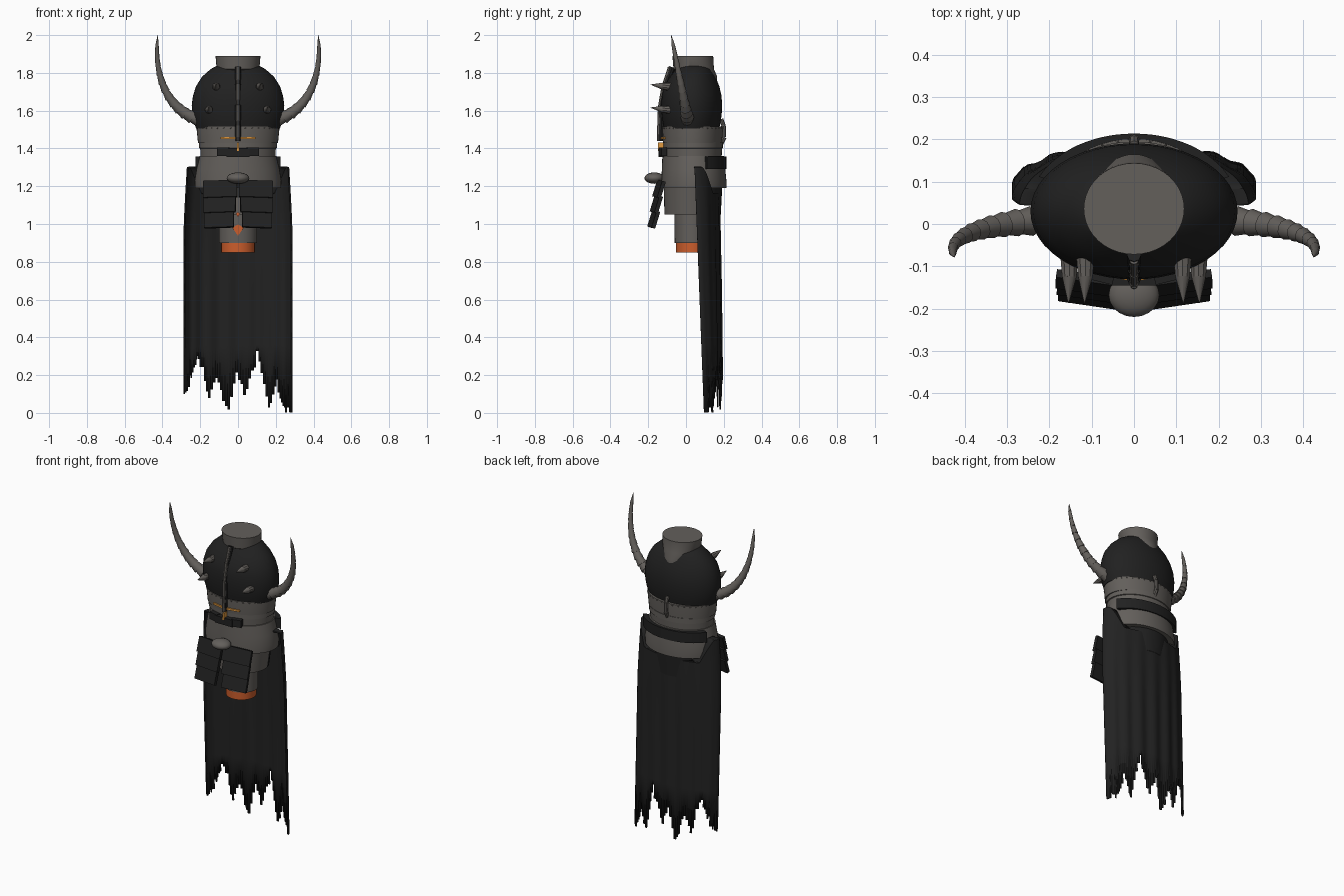
import bpy, bmesh, math, random
from mathutils import Vector, Matrix

random.seed(4)
if "Cube" in bpy.data.objects:
    bpy.data.objects.remove(bpy.data.objects["Cube"])


def material(name, color):
    m = bpy.data.materials.new(name)
    m.use_nodes = True
    m.diffuse_color = (*color, 1)
    bsdf = next(n for n in m.node_tree.nodes if n.type == "BSDF_PRINCIPLED")
    bsdf.inputs["Base Color"].default_value = (*color, 1)
    return m


STEEL = material("worn steel", (0.125, 0.115, 0.105))
BLACK = material("black plate", (0.015, 0.015, 0.015))
CLOTH = material("dark cloth", (0.016, 0.016, 0.016))
ORANGE = material("burnt orange", (0.6, 0.11, 0.025))
GLOW = material("amber", (0.75, 0.32, 0.05))


def finish(name, bm, *mats, smooth=True):
    bmesh.ops.recalc_face_normals(bm, faces=bm.faces)
    me = bpy.data.meshes.new(name)
    bm.to_mesh(me)
    bm.free()
    for m in mats:
        me.materials.append(m)
    for p in me.polygons:
        p.use_smooth = smooth
    if smooth:
        me.set_sharp_from_angle(angle=math.radians(35))
    ob = bpy.data.objects.new(name, me)
    bpy.context.collection.objects.link(ob)
    return ob


def lathe(name, rings, *mats, segs=40, rule=None):
    """Stack of ellipses, each (z, radius x, radius y, centre y)."""
    bm = bmesh.new()
    loops = []
    for z, rx, ry, cy in rings:
        angles = [math.tau * i / segs for i in range(segs)]
        loops.append([bm.verts.new((rx * math.cos(a), cy + ry * math.sin(a), z)) for a in angles])
    for lo, hi in zip(loops, loops[1:]):
        for i in range(segs):
            j = (i + 1) % segs
            bm.faces.new((lo[i], lo[j], hi[j], hi[i]))
    bm.faces.new(loops[0])
    bm.faces.new(loops[-1])
    if rule:
        for f in bm.faces:
            f.material_index = int(rule(f.calc_center_median()))
    return finish(name, bm, *mats)


def add_cone(bm, a, b, r1, r2, segs=10):
    a, b = Vector(a), Vector(b)
    turn = (b - a).to_track_quat("Z", "Y").to_matrix().to_4x4()
    bmesh.ops.create_cone(bm, cap_ends=True, segments=segs, radius1=r1, radius2=r2,
                          depth=(b - a).length, matrix=Matrix.Translation((a + b) / 2) @ turn)


def add_box(bm, centre, size, yaw=0, pitch=0, roll=0):
    turn = (Matrix.Rotation(math.radians(yaw), 4, "Z") @ Matrix.Rotation(math.radians(pitch), 4, "X")
            @ Matrix.Rotation(math.radians(roll), 4, "Y"))
    bmesh.ops.create_cube(bm, size=1, matrix=Matrix.Translation(centre) @ turn @ Matrix.Diagonal((*size, 1)))


# Helmet dome and the neck post on top
lathe("helmet_dome", [(1.505, .222, .146, .03), (1.54, .234, .153, .03), (1.58, .242, .159, .03),
                      (1.63, .245, .161, .03), (1.68, .238, .158, .03), (1.73, .222, .146, .03),
                      (1.78, .19, .12, .036), (1.82, .145, .096, .04), (1.85, .09, .07, .04)], BLACK, segs=48)
lathe("neck_post", [(1.74, .05, .05, .115), (1.78, .085, .085, .08), (1.82, .113, .107, .041),
                    (1.89, .119, .108, .036)], STEEL)

# Face bands below the dome
lathe("brow_band", [(1.43, .212, .156, .035), (1.5, .219, .16, .035), (1.515, .219, .16, .035)], STEEL, segs=48)
lathe("cheek_band", [(1.34, .198, .15, .038), (1.4, .2, .153, .038), (1.402, .206, .157, .038),
                     (1.435, .206, .157, .038)], STEEL, segs=48)

# Rivets around the brow
bm = bmesh.new()
for i in range(36):
    a = math.tau * i / 36
    bmesh.ops.create_icosphere(bm, subdivisions=1, radius=.004, matrix=Matrix.Translation(
        (.219 * math.cos(a), .035 + .16 * math.sin(a), 1.508)))
finish("brow_rivets", bm, STEEL)

# Collar, its dark back rim, and the lower body
lathe("flared_collar", [(1.19, .228, .172, .042), (1.23, .23, .172, .042), (1.29, .22, .168, .04),
                        (1.36, .203, .163, .038)], STEEL, segs=48)
bm = bmesh.new()
rows = []
for i in range(25):
    a = math.radians(25 + 130 * i / 24)
    rows.append([bm.verts.new((s * .248 * math.cos(a), .037 + s * .177 * math.sin(a), z))
                 for s, z in ((1, 1.292), (1, 1.357), (.85, 1.357), (.85, 1.292))])
for p, q in zip(rows, rows[1:]):
    for k in range(4):
        bm.faces.new((p[k], p[(k + 1) % 4], q[(k + 1) % 4], q[k]))
bm.faces.new(rows[0])
bm.faces.new(rows[-1])
finish("collar_back_rim", bm, BLACK)
lathe("lower_body", [(1.05, .165, .149, .035), (1.2, .185, .155, .037)], STEEL, BLACK,
      rule=lambda c: c.y > .07)
lathe("lower_post", [(.9, .1, .092, .032), (1.1, .102, .094, .032)], STEEL, segs=32)
lathe("post_tip", [(.85, .089, .086, .032), (.91, .089, .086, .032)], ORANGE, segs=32)

# Segmented horns
path = [Vector(p) for p in ((.205, .01, 1.552), (.36, .0, 1.595), (.45, -.03, 1.76), (.425, -.078, 2.0))]


def horn_point(t):
    u = 1 - t
    return path[0] * u**3 + path[1] * 3 * t * u * u + path[2] * 3 * t * t * u + path[3] * t**3


for side, label in ((1, "left"), (-1, "right")):
    flip = Vector((side, 1, 1))
    bm = bmesh.new()
    n = 12
    for i in range(n):
        r = .031 * (1 - i / n) + .007
        end = .001 if i == n - 1 else r * .72
        add_cone(bm, horn_point(i / n) * flip, horn_point(min(1, (i + 1.1) / n)) * flip, r, end, 12)
    finish(label + "_horn", bm, STEEL)

    # Helmet spikes: thick root and long point
    bm = bmesh.new()
    for x, z, y in ((.115, 1.73, -.082), (.153, 1.608, -.078)):
        knee = (side * x, -.125, z)
        add_cone(bm, (side * x, y, z - .004), knee, .022, .018)
        add_cone(bm, knee, (side * (x + .002), -.187, z + .008), .018, .001)
    finish(label + "_spikes", bm, STEEL)

    # Eye slit
    bm = bmesh.new()
    add_box(bm, (side * .052, -.121, 1.456), (.082, .009, .011), yaw=side * 12)
    finish(label + "_eye", bm, GLOW, smooth=False)

    # Overlapping hip plates, narrowing downwards
    bm = bmesh.new()
    for k in range(3):
        add_box(bm, (side * (.094 + .003 * k), -.143 - .014 * k, 1.185 - .08 * k), (.182 - .012 * k, .02, .092),
                yaw=side * 9, pitch=-17, roll=side * 2)
    finish(label + "_hip_plates", bm, BLACK, smooth=False)

# Nose ridge: dark backing with a steel rod
ridge = [(0, -.085, 1.83), (0, -.117, 1.74), (0, -.138, 1.63), (0, -.142, 1.52), (0, -.146, 1.44)]
for name, r, shift, mat in (("ridge_backing", .017, .012, BLACK), ("ridge_rod", .011, 0, STEEL)):
    bm = bmesh.new()
    for a, b in zip(ridge, ridge[1:]):
        s = Vector((0, shift, 0))
        add_cone(bm, Vector(a) + s, Vector(b) + s, r, r * .8, 8)
    finish(name, bm, mat)

# Chin guard and its amber mark
bm = bmesh.new()
add_box(bm, (0, -.13, 1.378), (.12, .03, .045))
for s in (1, -1):
    add_box(bm, (s * .078, -.122, 1.382), (.062, .03, .045), yaw=s * 14)
finish("chin_guard", bm, BLACK, smooth=False)
bm = bmesh.new()
add_box(bm, (0, -.132, 1.41), (.011, .03, .045))
finish("chin_mark", bm, GLOW, smooth=False)

# Belt boss
bm = bmesh.new()
bmesh.ops.create_uvsphere(bm, u_segments=20, v_segments=12, radius=1,
                          matrix=Matrix.Translation((0, -.168, 1.243)) @ Matrix.Diagonal((.06, .052, .03, 1)))
finish("belt_boss", bm, STEEL)

# Orange marks on the lower post
bm = bmesh.new()
for z, w, y in ((.968, .03, -.066), (1.05, .012, -.122)):
    pts = [(-w, z + w * .4), (0, z - w), (w, z + w * .4), (0, z + w)]
    bm.faces.new([bm.verts.new((x, y, h)) for x, h in pts])
finish("post_marks", bm, ORANGE, smooth=False)

# Hook at the back of the helmet
bm = bmesh.new()
hook = [(0, .185, 1.555), (0, .199, 1.52), (0, .202, 1.46), (0, .185, 1.42)]
for a, b in zip(hook, hook[1:]):
    add_cone(bm, a, b, .013, .011, 8)
finish("back_hook", bm, STEEL)

# Ragged cape: columns around the back, each cut at its own height
hem = [(-1, .11), (-.92, .15), (-.73, .32), (-.53, .08), (-.42, .2), (-.2, 0), (0, .22), (.14, .1),
       (.36, .31), (.6, .02), (.72, .16), (.88, .02), (1, .01)]


def hem_height(x):
    for (x0, z0), (x1, z1) in zip(hem, hem[1:]):
        if x <= x1:
            return z0 + (z1 - z0) * (x - x0) / (x1 - x0)
    return hem[-1][1]


def cape_point(a, z):
    drop = (1.3 - z) / 1.3
    fold = .006 * math.sin(a * 17) * min(1, drop * 2)
    rx = .268 + .017 * min(1, drop * 4)
    return rx * math.cos(a), .045 + .05 * drop + (.128 - .035 * drop + fold) * math.sin(a), z


def cape_top(a):
    """High on the shoulders, dipping below the collar at the back."""
    return 1.3 - .14 * max(0, min(1, (.95 - abs(math.cos(a))) * 4))


bm = bmesh.new()
cols, steps = 64, 9
for c in range(cols):
    edges = [math.pi * c / cols, math.pi * (c + 1) / cols]
    low = max(.003, hem_height(math.cos(sum(edges) / 2)) + random.uniform(-.03, .025))
    # First row tucks in under the collar, the rest hangs down
    prev = [bm.verts.new((.2 * math.cos(a), .04 + .13 * math.sin(a), cape_top(a))) for a in edges]
    for k in range(steps + 1):
        row = [bm.verts.new(cape_point(a, low if k == steps else cape_top(a) + (.36 - cape_top(a)) * k / (steps - 1)))
               for a in edges]
        bm.faces.new((prev[0], prev[1], row[1], row[0]))
        prev = row
bmesh.ops.remove_doubles(bm, verts=bm.verts, dist=.0005)
cape = finish("ragged_cape", bm, CLOTH)
thick = cape.modifiers.new("thickness", "SOLIDIFY")
thick.thickness = .008
thick.offset = 0
